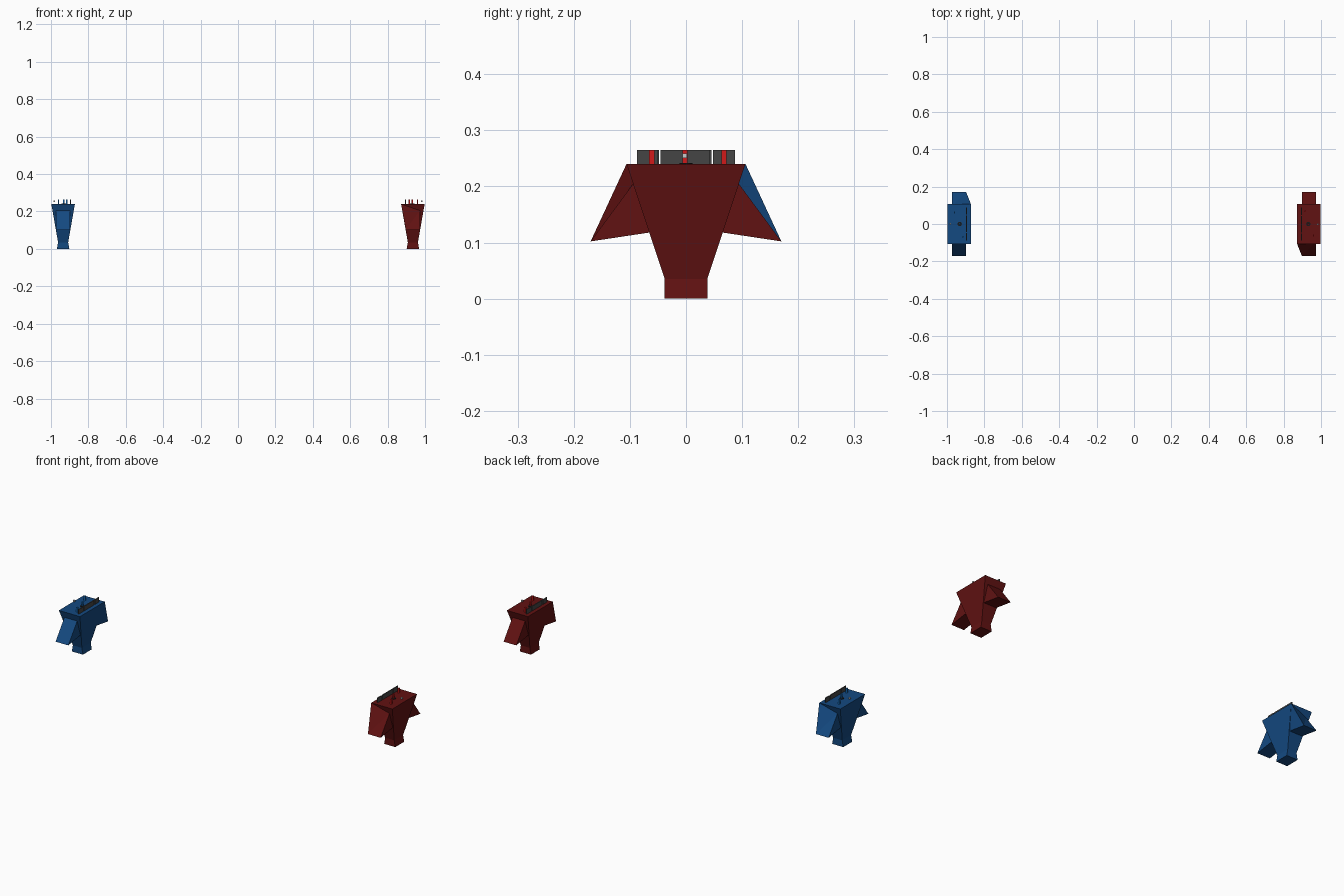
import bpy, bmesh
from mathutils import Matrix
from math import pi

if "Cube" in bpy.data.objects:
    bpy.data.objects.remove(bpy.data.objects["Cube"])

CX = 0.935   # distance of each pod from the centre


def material(name, rgb):
    m = bpy.data.materials.new(name)
    m.diffuse_color = (*rgb, 1)
    m.use_nodes = True
    m.node_tree.nodes["Principled BSDF"].inputs["Base Color"].default_value = m.diffuse_color
    return m


DARK = material("dark_grey", (0.06, 0.06, 0.06))
BLACK = material("black", (0.01, 0.01, 0.01))


def finish(bm, name, mat, M):
    bmesh.ops.recalc_face_normals(bm, faces=bm.faces)
    bm.transform(M)
    me = bpy.data.meshes.new(name)
    bm.to_mesh(me)
    bm.free()
    ob = bpy.data.objects.new(name, me)
    bpy.context.collection.objects.link(ob)
    if mat:
        me.materials.append(mat)
    return ob


def box(name, c, size, mat, M):
    bm = bmesh.new()
    bmesh.ops.create_cube(bm, size=1, matrix=Matrix.Translation(c) @ Matrix.Diagonal((*size, 1)))
    return finish(bm, name, mat, M)


def loft(bm, rings):
    # cap both ends and join neighbouring rings
    bm.faces.new(rings[0])
    bm.faces.new(rings[-1])
    n = len(rings[0])
    for a, b in zip(rings, rings[1:]):
        for i in range(n):
            j = (i + 1) % n
            bm.faces.new((a[i], a[j], b[j], b[i]))


def body(name, mat, M):
    # stacked rectangles: half x, half y, z
    bm = bmesh.new()
    loft(bm, [[bm.verts.new((sx * hx, sy * hy, z)) for sx, sy in ((-1, -1), (1, -1), (1, 1), (-1, 1))]
              for hx, hy, z in ((0.033, 0.038, 0), (0.027, 0.038, 0.035), (0.063, 0.106, 0.24))])
    finish(bm, name, mat, M)


def wing(name, side, inner_top, mat, M):
    # triangular prism; the inner top corner may reach up to the deck corner
    bm = bmesh.new()
    ends = []
    for x, top in ((-0.038, inner_top), (0.038, (0.038, 0.094, 0.205))):
        pts = (top, (x, 0.17, 0.102), (x, 0.064, 0.118))
        ends.append([bm.verts.new((p[0], side * p[1], p[2])) for p in pts])
    loft(bm, ends)
    bmesh.ops.triangulate(bm, faces=[f for f in bm.faces if len(f.verts) == 4])
    finish(bm, name, mat, M)


def pod(tag, angle, hull, bright):
    M = Matrix.Rotation(angle, 4, 'Z') @ Matrix.Translation((CX, 0, 0))
    body(tag + "_body", hull, M)
    wing(tag + "_front_wing", -1, (-0.063, 0.106, 0.24), hull, M)
    wing(tag + "_rear_wing", 1, (-0.038, 0.094, 0.205), hull, M)
    # barrier panels along the inner edge of the deck
    for i, (y0, y1) in enumerate(((-0.087, -0.05), (-0.045, 0.043), (0.048, 0.087))):
        box(f"{tag}_barrier_{i}", (-0.04, (y0 + y1) / 2, 0.252), (0.005, y1 - y0, 0.026), DARK, M)
    # small upright posts
    for i, (x, y) in enumerate(((0.025, -0.061), (-0.003, -0.002), (-0.02, 0.068))):
        box(f"{tag}_post_{i}", (x, y, 0.252), (0.007, 0.009, 0.026), bright, M)
    # round deck fitting and small grey lamp
    bm = bmesh.new()
    bmesh.ops.create_cone(bm, cap_ends=True, segments=12, radius1=0.012, radius2=0.012, depth=0.003,
                          matrix=Matrix.Translation((-0.003, 0, 0.2405)))
    finish(bm, tag + "_deck_fitting", BLACK, M)
    box(tag + "_lamp", (0.047, -0.002, 0.255), (0.008, 0.008, 0.008), None, M)


pod("red", 0, material("dark_red", (0.12, 0.006, 0.006)), material("bright_red", (0.65, 0.01, 0.01)))
pod("blue", pi, material("blue", (0.007, 0.067, 0.22)), material("bright_blue", (0.01, 0.2, 0.65)))
